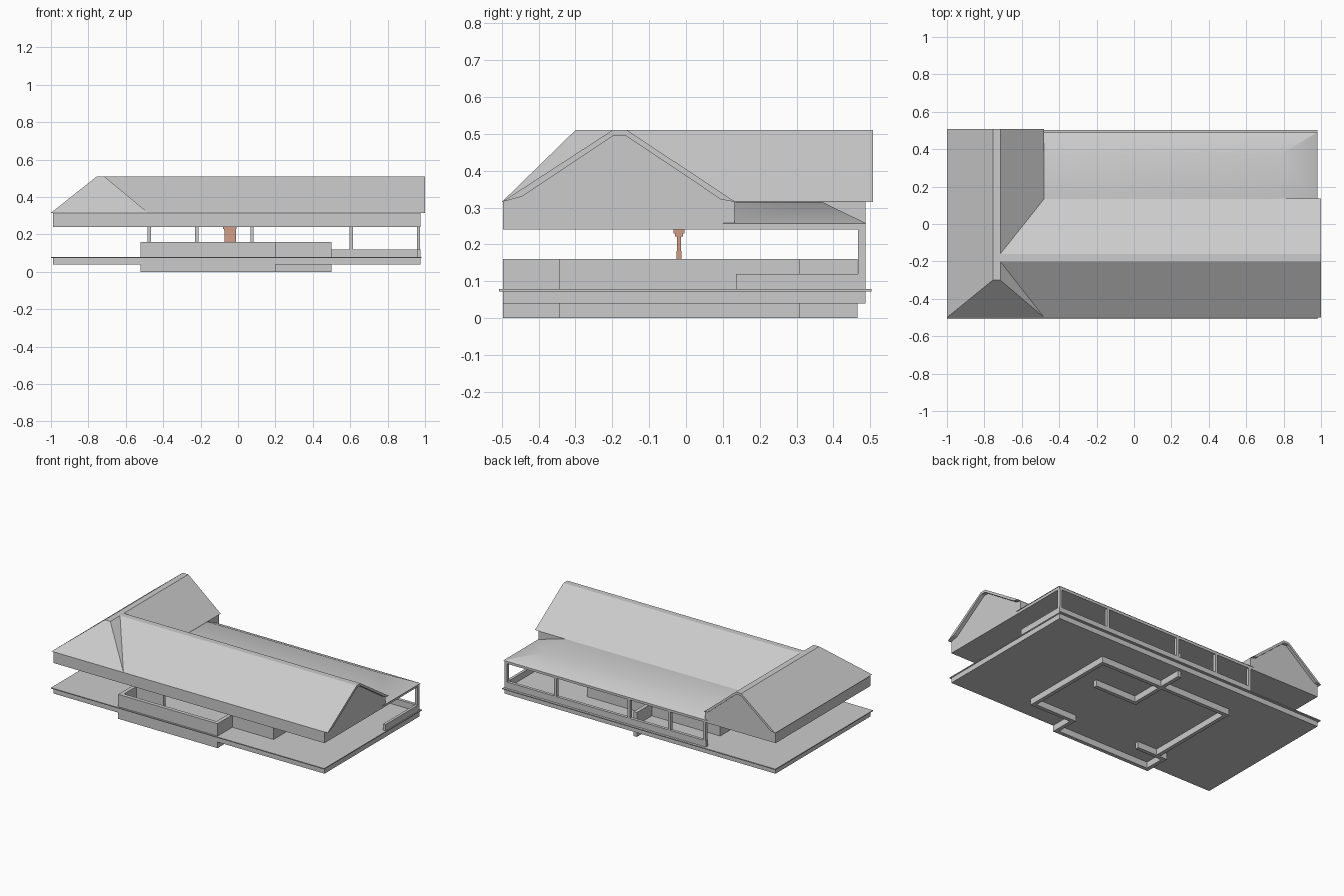
import bpy, bmesh, math
from mathutils import Vector

if "Cube" in bpy.data.objects:
    bpy.data.objects.remove(bpy.data.objects["Cube"])


def finish(name, bm, mat=None):
    bmesh.ops.recalc_face_normals(bm, faces=bm.faces)
    me = bpy.data.meshes.new(name)
    bm.to_mesh(me)
    bm.free()
    ob = bpy.data.objects.new(name, me)
    bpy.context.collection.objects.link(ob)
    if mat:
        me.materials.append(mat)
    return ob


def loft(name, a, b, mat=None):
    """Closed solid between two matching point loops."""
    bm = bmesh.new()
    va = [bm.verts.new(p) for p in a]
    vb = [bm.verts.new(p) for p in b]
    n = len(va)
    bm.faces.new(va)
    bm.faces.new(vb)
    for i in range(n):
        j = (i + 1) % n
        bm.faces.new((va[i], va[j], vb[j], vb[i]))
    return finish(name, bm, mat)


def rect(x0, x1, y0, y1, z):
    return [(x0, y0, z), (x1, y0, z), (x1, y1, z), (x0, y1, z)]


def box(name, x0, x1, y0, y1, z0, z1, mat=None):
    return loft(name, rect(x0, x1, y0, y1, z0), rect(x0, x1, y0, y1, z1), mat)


# floor slab with thin projecting edge
box("floor_slab", -0.99, 0.975, -0.497, 0.487, 0.04, 0.077)
box("floor_edge", -1.0, 0.98, -0.507, 0.503, 0.073, 0.079)

# low room walls, running through the slab down to the footing
T = 0.025
walls = {
    "front_wall": (-0.52, 0.2, -0.497, -0.497 + T),
    "front_return_wall": (0.2 - T, 0.2, -0.497, -0.32),
    "front_right_wall": (0.2 - T, 0.5, -0.345, -0.32),
    "right_wall": (0.5 - T, 0.5, -0.345, 0.31),
    "back_wall": (-0.465, 0.5, 0.31 - T, 0.31),
    "left_front_wall": (-0.52, -0.52 + T, -0.497, -0.32),
    "left_jog_wall": (-0.52, -0.3, -0.345, -0.32),
    "left_wall": (-0.465, -0.44, -0.345, 0.31),
    "hall_side_wall": (0.03, 0.03 + T, 0.05, 0.465),
    "hall_front_wall": (0.03, 0.35, 0.05, 0.05 + T),
}
for name, (x0, x1, y0, y1) in walls.items():
    box(name, x0, x1, y0, y1, 0.0, 0.16)

# verandah sills and posts
box("back_sill", -0.485, 0.975, 0.467, 0.487, 0.077, 0.12)
box("side_sill", 0.957, 0.975, 0.135, 0.487, 0.077, 0.12)
for i, x in enumerate((-0.475, -0.22, 0.075, 0.605, 0.965)):
    box(f"back_post_{i + 1}", x - 0.009, x + 0.009, 0.467, 0.487, 0.077, 0.257)

# eaves boxes under the roofs
box("main_eaves", -0.99, 0.975, -0.497, 0.132, 0.24, 0.316)
box("wing_eaves", -0.99, -0.48, -0.497, 0.487, 0.24, 0.316)
box("verandah_ceiling", -0.485, 0.975, 0.1, 0.487, 0.24, 0.257)

# low hipped verandah roof with soft shading
roof = loft("verandah_roof", rect(-0.5, 0.98, 0.1, 0.49, 0.257),
            rect(-0.5, 0.78, 0.1, 0.37, 0.315))
bpy.context.view_layer.objects.active = roof
roof.select_set(True)
bpy.ops.object.shade_smooth_by_angle(angle=math.radians(30))
roof.select_set(False)

# main roof: gable along x, with a projecting verge at the right
E, R = 0.315, 0.51
main = [(-0.5, E), (-0.2, R), (-0.16, R), (0.135, E)]
main_verge = main + [(0.095, E + 0.007), (-0.163, R - 0.015),
                     (-0.197, R - 0.015), (-0.445, E + 0.015)]


def along_x(p, x):
    return [(x, y, z) for y, z in p]


def along_y(p, y):
    return [(x, y, z) for x, z in p]


loft("main_roof", along_x(main, -0.72), along_x(main, 0.975))
loft("main_verge", along_x(main_verge, 0.975), along_x(main_verge, 1.0))

# wing roof: hipped at the front, gabled at the back
wing = [(-1.0, E), (-0.755, R), (-0.715, R), (-0.48, E)]
wing_verge = wing + [(-0.515, E + 0.008), (-0.719, R - 0.015),
                     (-0.751, R - 0.015), (-0.965, E + 0.008)]
hip = [(x, -0.5 if z == E else -0.3, z) for x, z in wing]
loft("wing_roof", hip, along_y(wing, 0.487))
loft("wing_verge", along_y(wing_verge, 0.487), along_y(wing_verge, 0.507))

# copper coloured chimney stack with stepped cap
copper = bpy.data.materials.new("copper")
copper.diffuse_color = (0.62, 0.34, 0.24, 1)
copper.use_nodes = True
copper.node_tree.nodes["Principled BSDF"].inputs["Base Color"].default_value = copper.diffuse_color
loft("stack_body", rect(-0.073, -0.012, -0.028, -0.01, 0.077),
     rect(-0.073, -0.012, -0.024, -0.014, 0.222), copper)
box("stack_cap_lower", -0.076, -0.01, -0.03, -0.008, 0.222, 0.23, copper)
box("stack_cap_upper", -0.079, -0.007, -0.034, -0.004, 0.23, 0.24, copper)
